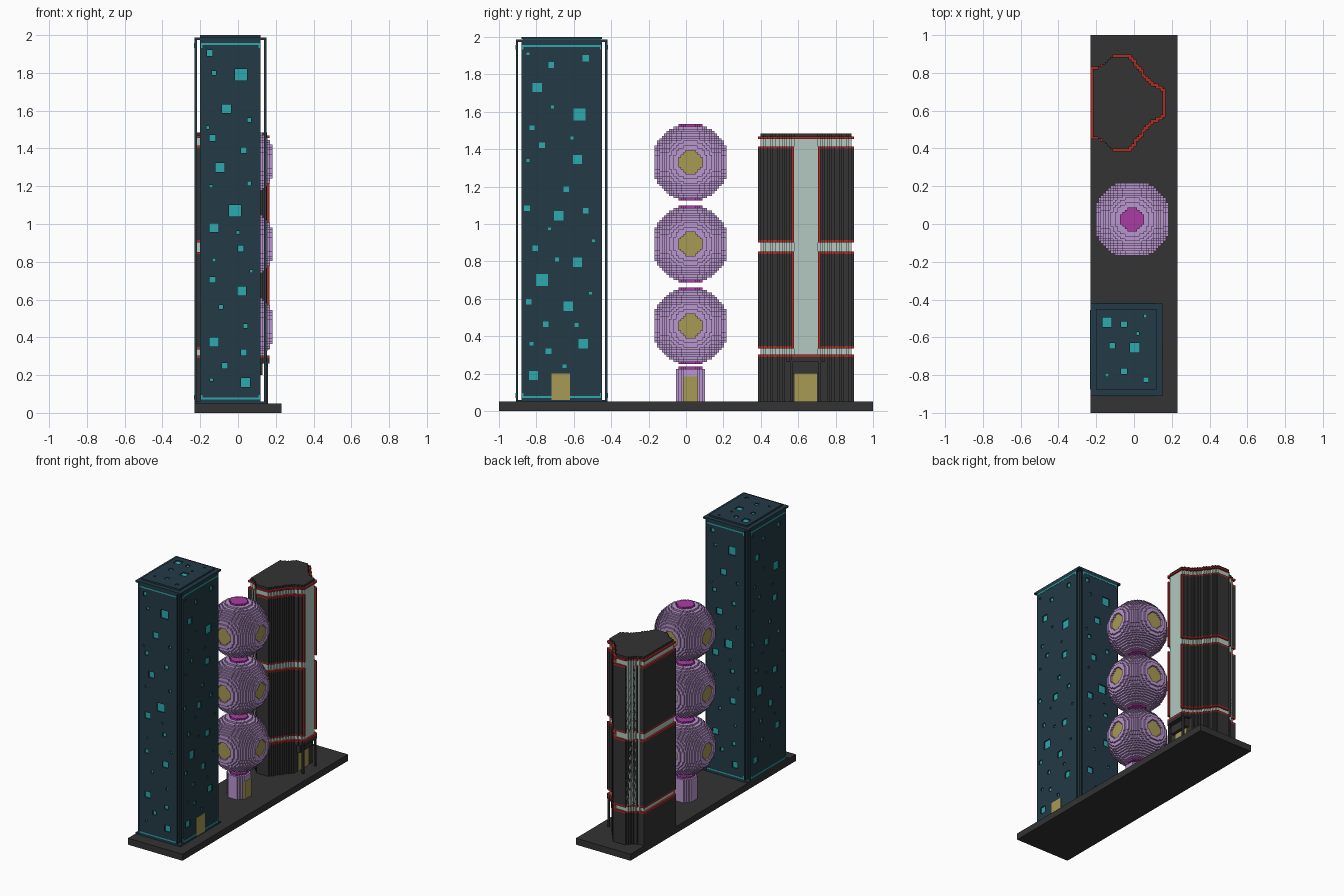
import bpy, bmesh, math

if "Cube" in bpy.data.objects:
    bpy.data.objects.remove(bpy.data.objects["Cube"])

V = 0.0128                      # size of one building block


def material(name, r, g, b):
    m = bpy.data.materials.new(name)
    m.diffuse_color = (r, g, b, 1)
    m.use_nodes = True
    m.node_tree.nodes["Principled BSDF"].inputs["Base Color"].default_value = m.diffuse_color
    return m


CHARCOAL = material("charcoal", .033, .033, .033)
TEAL = material("dark teal", .017, .042, .061)
CYAN = material("cyan glass", .025, .40, .43)
GOLD = material("dull gold", .39, .32, .09)
LILAC = material("lilac", .485, .305, .61)
MAGENTA = material("magenta", .40, .045, .376)
RED = material("brick red", .42, .026, .017)
PALE = material("pale glass", .445, .578, .527)


def finish(name, bm, *mats):
    me = bpy.data.meshes.new(name)
    bm.to_mesh(me)
    bm.free()
    for m in mats:
        me.materials.append(m)
    ob = bpy.data.objects.new(name, me)
    bpy.context.collection.objects.link(ob)
    return ob


def boxes(name, spans, mat):
    """One object from axis-aligned boxes (x0, x1, y0, y1, z0, z1)."""
    bm = bmesh.new()
    for s in spans:
        vs = bmesh.ops.create_cube(bm, size=1)["verts"]
        for v in vs:
            v.co = [(s[2 * a] + s[2 * a + 1]) / 2 + v.co[a] * abs(s[2 * a + 1] - s[2 * a]) for a in range(3)]
    return finish(name, bm, mat)


SIDES = [((1, 0, 0), [(1, 0, 0), (1, 1, 0), (1, 1, 1), (1, 0, 1)]),
         ((-1, 0, 0), [(0, 0, 0), (0, 0, 1), (0, 1, 1), (0, 1, 0)]),
         ((0, 1, 0), [(0, 1, 0), (0, 1, 1), (1, 1, 1), (1, 1, 0)]),
         ((0, -1, 0), [(0, 0, 0), (1, 0, 0), (1, 0, 1), (0, 0, 1)]),
         ((0, 0, 1), [(0, 0, 1), (1, 0, 1), (1, 1, 1), (0, 1, 1)]),
         ((0, 0, -1), [(0, 0, 0), (0, 1, 0), (1, 1, 0), (1, 0, 0)])]


def blocks(name, cells, origin, size, mats, rule=None):
    """Outer skin of a set of grid cells; rule(cell, normal) picks the material."""
    bm, verts = bmesh.new(), {}
    for c in cells:
        for n, quad in SIDES:
            if (c[0] + n[0], c[1] + n[1], c[2] + n[2]) in cells:
                continue
            f = []
            for q in quad:
                key = (c[0] + q[0], c[1] + q[1], c[2] + q[2])
                if key not in verts:
                    verts[key] = bm.verts.new([origin[a] + key[a] * size[a] for a in range(3)])
                f.append(verts[key])
            face = bm.faces.new(f)
            if rule:
                face.material_index = rule(c, n)
    return finish(name, bm, *mats)


boxes("base_plate", [(-.23, .23, -1, 1, 0, .05)], CHARCOAL)

# ---------------- tall teal tower: core, floating panels with cut windows
FRONT = [(-.15, 1.905, .03), (.015, 1.79, .063), (-.127, 1.80, .02), (-.06, 1.61, .047), (.06, 1.55, .02),
         (-.16, 1.51, .015), (-.135, 1.455, .03), (.03, 1.39, .03), (-.095, 1.30, .047), (-.143, 1.20, .015),
         (.06, 1.215, .02), (-.016, 1.07, .063), (-.127, .98, .047), (0, .955, .015), (.015, .87, .03),
         (-.127, .81, .015), (.07, .75, .015), (-.135, .705, .03), (.02, .645, .047), (-.09, .56, .02),
         (.04, .46, .02), (-.127, .375, .047), (.03, .32, .03), (-.07, .25, .03), (-.14, .175, .015),
         (.04, .16, .047)]
RIGHT = [(-.845, 1.91, .015), (-.535, 1.885, .035), (-.72, 1.85, .03), (-.795, 1.73, .05), (-.713, 1.625, .015),
         (-.57, 1.585, .065), (-.823, 1.515, .025), (-.61, 1.46, .015), (-.77, 1.42, .03), (-.845, 1.34, .015),
         (-.58, 1.345, .05), (-.64, 1.185, .03), (-.85, 1.085, .03), (-.535, 1.07, .03), (-.68, 1.045, .05),
         (-.73, .975, .015), (-.805, .87, .03), (-.495, .91, .015), (-.58, .795, .05), (-.69, .81, .02),
         (-.77, .70, .065), (-.51, .63, .015), (-.84, .585, .03), (-.63, .56, .05), (-.75, .465, .03),
         (-.585, .46, .02), (-.826, .36, .02), (-.735, .32, .03), (-.55, .36, .05), (-.815, .19, .05),
         (-.65, .24, .02)]
ROOF = [(-.143, -.52, .05), (-.053, -.53, .03), (.06, -.487, .015), (.02, -.58, .015), (-.116, -.645, .03),
        (.005, -.655, .05), (-.143, -.80, .015), (-.053, -.78, .03), (.063, -.825, .025)]


def panel(name, axis, d, inward, u0, u1, v0, v1, windows):
    def span(a, b, near, far, lo, hi):
        n, f = sorted((d + inward * near, d + inward * far))
        return {"y": (a, b, n, f, lo, hi), "x": (n, f, a, b, lo, hi), "z": (a, b, lo, hi, n, f)}[axis]
    wall = boxes(name, [span(u0, u1, 0, .012, v0, v1)], TEAL)
    cut = boxes(name + "_cutter", [span(u - s / 2, u + s / 2, -.02, .03, v - s / 2, v + s / 2)
                                   for u, v, s in windows], TEAL)
    cut.hide_render = True
    mod = wall.modifiers.new("windows", "BOOLEAN")
    mod.operation, mod.object, mod.solver = "DIFFERENCE", cut, "EXACT"
    bpy.context.view_layer.objects.active = wall
    bpy.ops.object.modifier_apply(modifier=mod.name)
    bpy.data.objects.remove(cut)
    boxes(name + "_glass", [span(u0 + .008, u1 - .008, .008, .0125, v0 + .008, v1 - .008)], CYAN)
    if axis != "z":             # thin bright border line at head and foot
        a, b = u0 + .004, u1 - .004
        lines = []
        for lo, hi, s0, s1 in ((1.947, 1.958, 1.932, 1.947), (.07, .081, .081, .096)):
            lines += [span(a, b, -.002, .004, lo, hi), span(a, a + .007, -.002, .004, s0, s1),
                      span(b - .007, b, -.002, .004, s0, s1)]
        boxes(name + "_border", lines, CYAN)


boxes("teal_core", [(-.2, .12, -.88, -.45, .05, 1.98)], TEAL)
boxes("teal_floor_and_ceiling", [(-.23, .15, -.91, -.42, .05, .06), (-.23, .15, -.91, -.42, 1.973, 1.987)], TEAL)
panel("teal_front", "y", -.91, 1, -.2, .12, .06, 1.973, FRONT)
panel("teal_back", "y", -.42, -1, -.2, .12, .06, 1.973, [(-.08 - u, v, s) for u, v, s in FRONT])
panel("teal_right", "x", .15, -1, -.88, -.45, .06, 1.973, RIGHT)
panel("teal_left", "x", -.23, 1, -.88, -.45, .06, 1.973, [(-1.33 - u, v, s) for u, v, s in RIGHT])
panel("teal_roof", "z", 2.0, -1, -.2, .12, -.88, -.45, ROOF)
boxes("teal_door", [(.145, .153, -.72, -.62, .06, .2)], GOLD)

# ---------------- tower of three block spheres
N = 16
ball = set()
for i in range(-N, N):
    for j in range(-N, N):
        for k in range(-N, N):
            x, y, z = i + .5, j + .5, k + .5
            if abs(z) > 15:     # pole caps
                ok = max(abs(x), abs(y)) < 15 and math.hypot(x, y) < 4.8
            else:
                ok = x * x + y * y + z * z < 262 and max(abs(x), abs(y)) < 15
            # round window recesses on the four sides
            if (abs(x) > 14 and math.hypot(y, z) < 4.8) or (abs(y) > 14 and math.hypot(x, z) < 4.8):
                ok = False
            if ok:
                ball.add((i, j, k))


def ball_colour(c, n):
    x, y, z = (a + .5 for a in c)
    if abs(z) > 15:
        return 2
    if (n[0] and abs(x) > 13 and math.hypot(y, z) < 4.8) or (n[1] and abs(y) > 13 and math.hypot(x, z) < 4.8):
        return 1
    return 0


first = blocks("sphere_bottom", ball, (-.01, .024, .455), (V, V, V), (LILAC, GOLD, MAGENTA), ball_colour)
for name, z in (("sphere_middle", .893), ("sphere_top", 1.33)):
    ob = bpy.data.objects.new(name, first.data)
    ob.location.z = z - .455
    bpy.context.collection.objects.link(ob)


def disc(r):
    return {(i, j, 0) for i in range(-8, 8) for j in range(-8, 8) if math.hypot(i + .5, j + .5) < r}


blocks("stem", disc(6.2), (-.01, .024, .05), (V, V, .175), (LILAC,))
blocks("stem_cap", disc(4.8), (-.01, .024, .225), (V, V, .013), (MAGENTA,))
boxes("stem_door", [(.05, .069, -.015, .063, .05, .185)], GOLD)

# ---------------- dark lobed tower, stacked from prisms of one plan
PLAN = [(-.24, .19), (-.16, .2), (-.1, .258), (-.02, .258), (.03, .198), (.085, .122), (.153, .08), (.168, .074)]
CY = .641


def half_width(x):
    for (x0, w0), (x1, w1) in zip(PLAN, PLAN[1:]):
        if x0 <= x <= x1:
            return w0 + (w1 - w0) * (x - x0) / (x1 - x0)
    return -1


def prism(name, z0, z1, mat, inset=0, keep=lambda x, w: True):
    cells = set()
    for i in range(31):
        for j in range(-22, 22):
            x, w = -.23 + (i + .5) * V, abs(j + .5) * V
            if x - inset > -.23 and w < half_width(x + inset) - inset and keep(x, w):
                cells.add((i, j, 0))
    blocks(name, cells, (-.23, CY, z0), (V, V, z1 - z0), (mat,))


def off_strip(x, w):            # leave the entrance side open for the glass strip
    return w > .064 or x < .05


prism("lobby", .05, .277, CHARCOAL, 0, lambda x, w: x < .1)
prism("lobby_canopy", .262, .29, CHARCOAL)
boxes("lobby_lintel", [(.09, .13, CY - .08, CY + .08, .2, .27)], CHARCOAL)
boxes("lobby_door", [(.09, .107, CY - .06, CY + .06, .05, .2)], GOLD)
boxes("lobby_pillars", [(.145, .16, CY + s * .075 - .007, CY + s * .075 + .007, .05, .27) for s in (-1, 1)], CHARCOAL)
prism("glass_body", .302, 1.455, PALE, V)
for i, z in enumerate((.29, .335, .84, .902, 1.403, 1.455)):
    prism("red_ledge_%d" % i, z, z + .0125, RED, 0, off_strip if 0 < i < 5 else lambda x, w: True)
for i, (z0, z1) in enumerate(((.347, .84), (.914, 1.403))):
    prism("dark_cladding_%d" % i, z0, z1, CHARCOAL, 0, lambda x, w: off_strip(x, w) and (w > .077 or x < .05))
    prism("red_strip_trim_%d" % i, z0, z1, RED, 0, lambda x, w: .064 < w < .077 and x > .05)
prism("dark_roof", 1.467, 1.485, CHARCOAL, V)
